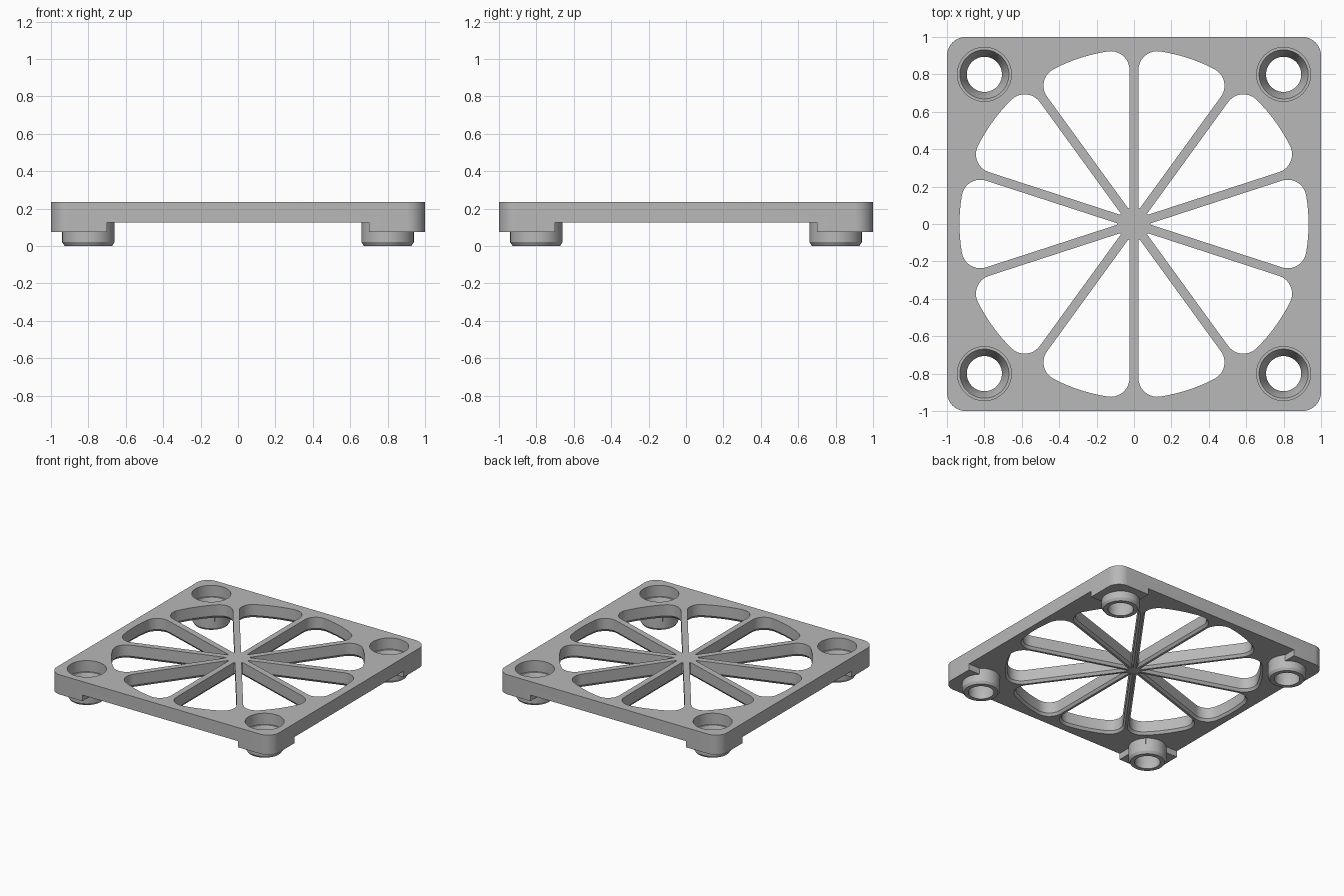
import bpy, bmesh, math
from mathutils import Vector, Matrix

if "Cube" in bpy.data.objects:
    bpy.data.objects.remove(bpy.data.objects["Cube"])

TOP, UNDER, PAD = 0.235, 0.125, 0.075   # plate top, plate underside, corner pad underside
HALF = math.radians(18)                 # half the angle between spokes

grey = bpy.data.materials.new("plain grey")
grey.use_nodes = True
grey.diffuse_color = (0.48, 0.48, 0.48, 1)
grey.node_tree.nodes["Principled BSDF"].inputs["Base Color"].default_value = (0.48, 0.48, 0.48, 1)


def make(name, bm, helper=False):
    bmesh.ops.recalc_face_normals(bm, faces=bm.faces)
    mesh = bpy.data.meshes.new(name)
    bm.to_mesh(mesh)
    bm.free()
    ob = bpy.data.objects.new(name, mesh)
    bpy.context.collection.objects.link(ob)
    mesh.materials.append(grey)
    ob.hide_render = helper
    return ob


def loft(bm, layers):
    """Closed solid through matching loops of points."""
    rings = [[bm.verts.new(p) for p in layer] for layer in layers]
    n = len(rings[0])
    for a, b in zip(rings, rings[1:]):
        for i in range(n):
            j = (i + 1) % n
            bm.faces.new((a[i], a[j], b[j], b[i]))
    bm.faces.new(rings[0][::-1])
    bm.faces.new(rings[-1])


def lathe(bm, profile, x, y, steps=64):
    """Round solid from (radius, height) pairs."""
    angles = [math.tau * i / steps for i in range(steps)]
    loft(bm, [[(x + r * math.cos(a), y + r * math.sin(a), z) for a in angles]
              for r, z in profile])


def rounded_square(z, half=1.0, r=0.1, steps=10):
    pts = []
    for k in range(4):
        cx, cy = [(1, 1), (-1, 1), (-1, -1), (1, -1)][k]
        for i in range(steps + 1):
            a = math.pi / 2 * (k + i / steps)
            pts.append((cx * (half - r) + r * math.cos(a),
                        cy * (half - r) + r * math.sin(a), z))
    return pts


def opening(z, grow, turn, steps=10):
    """Wedge between two spokes with rounded outer corners."""
    w, big, r = 0.024 - grow, 0.933 + grow, 0.1 + grow
    u = Vector((math.cos(HALF), math.sin(HALF)))
    n = Vector((math.sin(HALF), -math.cos(HALF)))
    c = u * math.sqrt((big - r) ** 2 - (w + r) ** 2) + n * (w + r)
    side = [u * (w / math.tan(HALF) + 0.012) + n * w]
    start, end = HALF + math.pi / 2, math.atan2(c.y, c.x)
    for i in range(steps + 1):
        a = start + (end - start) * i / steps
        side.append(c + r * Vector((math.cos(a), math.sin(a))))
    for i in range(1, 6):
        a = end * (1 - i / 6)
        side.append(big * Vector((math.cos(a), math.sin(a))))
    pts = side + [Vector((p.x, -p.y)) for p in reversed(side)]
    rot = Matrix.Rotation(turn, 2)
    return [(*(rot @ p), z) for p in pts]


def boolean(ob, other, operation):
    mod = ob.modifiers.new(operation.lower(), "BOOLEAN")
    mod.operation, mod.solver, mod.object = operation, "EXACT", other
    bpy.context.view_layer.objects.active = ob
    bpy.ops.object.modifier_apply(modifier=mod.name)
    bpy.data.objects.remove(other)


corners = [(x, y) for x in (-0.8, 0.8) for y in (-0.8, 0.8)]

# Plate with rounded corners, full depth at the corner pads
bm = bmesh.new()
loft(bm, [rounded_square(PAD), rounded_square(TOP)])
plate = make("fan_cover_plate", bm)

# Recess under the plate that leaves only the four square pads
for size in ((1.4, 2.4), (2.4, 1.4)):
    bm = bmesh.new()
    bmesh.ops.create_cube(bm, size=1)
    bmesh.ops.scale(bm, vec=(*size, 0.2), verts=bm.verts)
    bmesh.ops.translate(bm, vec=(0, 0, UNDER - 0.1), verts=bm.verts)
    boolean(plate, make("recess_cutter", bm, True), "DIFFERENCE")

# Openings between the spokes, chamfered on the underside
bm = bmesh.new()
for k in range(10):
    turn = 2 * HALF * k
    loft(bm, [opening(z, grow, turn) for z, grow in
              ((0.05, 0.015), (UNDER, 0.015), (UNDER + 0.02, 0), (0.3, 0))])
boolean(plate, make("opening_cutter", bm, True), "DIFFERENCE")

# Round chamfered feet
bm = bmesh.new()
for x, y in corners:
    lathe(bm, [(0.127, 0), (0.14, 0.02), (0.14, 0.18)], x, y)
boolean(plate, make("foot", bm), "UNION")

# Stepped sockets running down through the feet
bm = bmesh.new()
for x, y in corners:
    lathe(bm, [(0.094, -0.1), (0.094, 0.06), (0.131, 0.145),
               (0.144, 0.145), (0.144, 0.3)], x, y)
boolean(plate, make("socket_cutter", bm, True), "DIFFERENCE")

# Smooth round walls, crisp edges
bpy.ops.object.select_all(action="DESELECT")
plate.select_set(True)
bpy.context.view_layer.objects.active = plate
bpy.ops.object.shade_smooth_by_angle(angle=math.radians(25))
